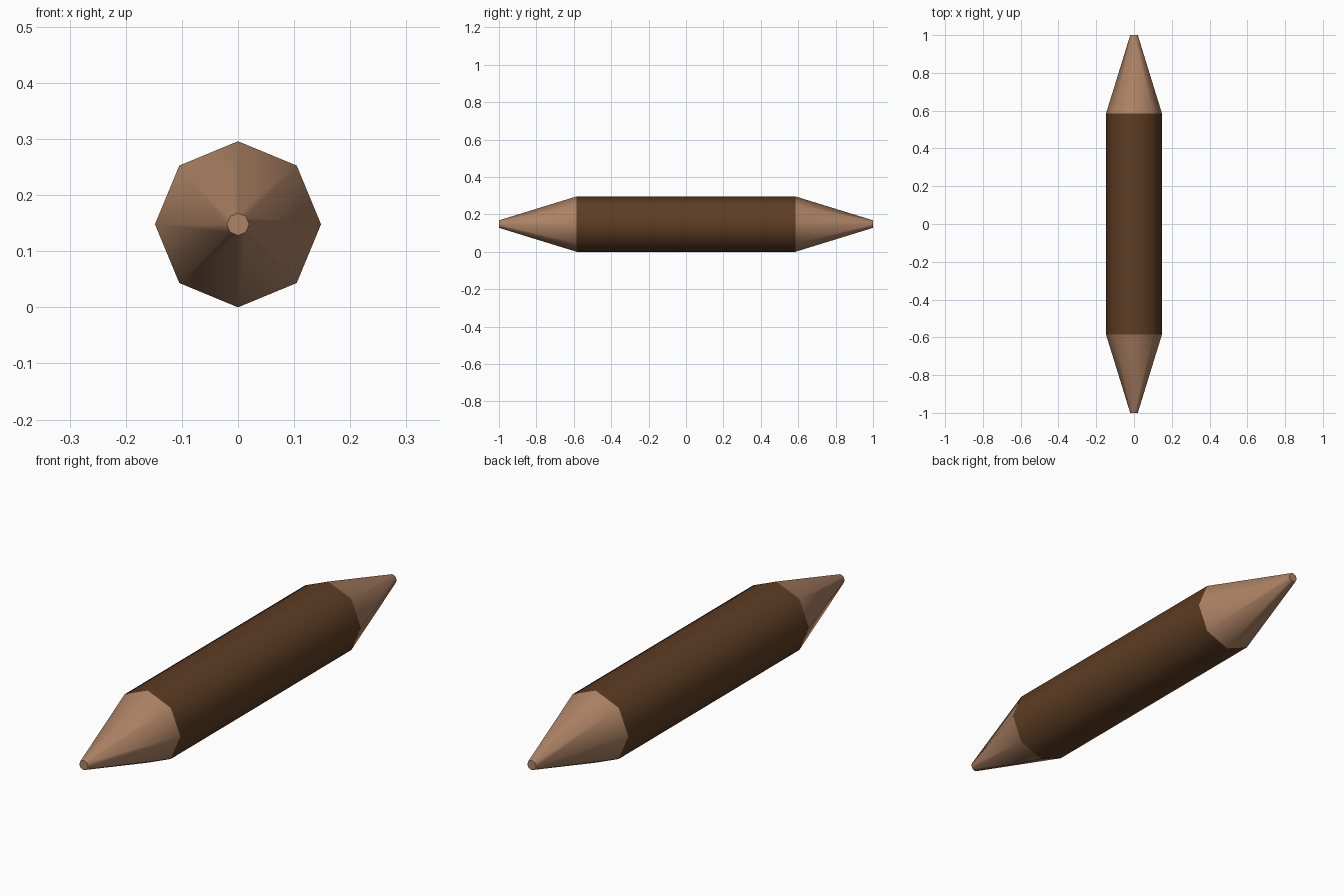
import bpy, bmesh, math

if "Cube" in bpy.data.objects:
    bpy.data.objects.remove(bpy.data.objects["Cube"])

R, TIP_R, Y_SHOULDER, Y_END = 0.148, 0.02, 0.585, 1.0
SIDES = 8


def material(name, rgb):
    m = bpy.data.materials.new(name)
    m.diffuse_color = (*rgb, 1.0)
    m.use_nodes = True
    m.node_tree.nodes["Principled BSDF"].inputs["Base Color"].default_value = m.diffuse_color
    return m


def prism(name, rings, mat, cap_end=False):
    """Octagonal tube along y through (y, radius) rings, smooth on its sides."""
    bm = bmesh.new()
    loops = []
    for y, r in rings:
        loops.append([bm.verts.new((r * math.cos(k * math.tau / SIDES), y,
                                    R + r * math.sin(k * math.tau / SIDES)))
                      for k in range(SIDES)])
    for a, b in zip(loops, loops[1:]):
        for k in range(SIDES):
            j = (k + 1) % SIDES
            bm.faces.new((a[k], a[j], b[j], b[k])).smooth = True
    if cap_end:
        cap = bm.faces.new(loops[-1])
        for e in cap.edges:
            e.smooth = False
    bmesh.ops.recalc_face_normals(bm, faces=bm.faces)
    # open tubes: make sure the normals point away from the axis
    f = bm.faces[0]
    c = f.calc_center_median()
    if f.normal.x * c.x + f.normal.z * (c.z - R) < 0:
        bmesh.ops.reverse_faces(bm, faces=bm.faces)
    me = bpy.data.meshes.new(name)
    bm.to_mesh(me)
    bm.free()
    me.materials.append(mat)
    ob = bpy.data.objects.new(name, me)
    bpy.context.collection.objects.link(ob)
    return ob


bark = material("dark brown bark", (0.112, 0.047, 0.017))
wood = material("light cut wood", (0.42, 0.225, 0.13))

# Shaft
prism("shaft", [(-Y_SHOULDER, R), (Y_SHOULDER, R)], bark)

# Sharpened points at both ends
for side, label in ((-1, "front"), (1, "back")):
    prism(label + "_point", [(side * Y_SHOULDER, R), (side * Y_END, TIP_R)],
          wood, cap_end=True)
